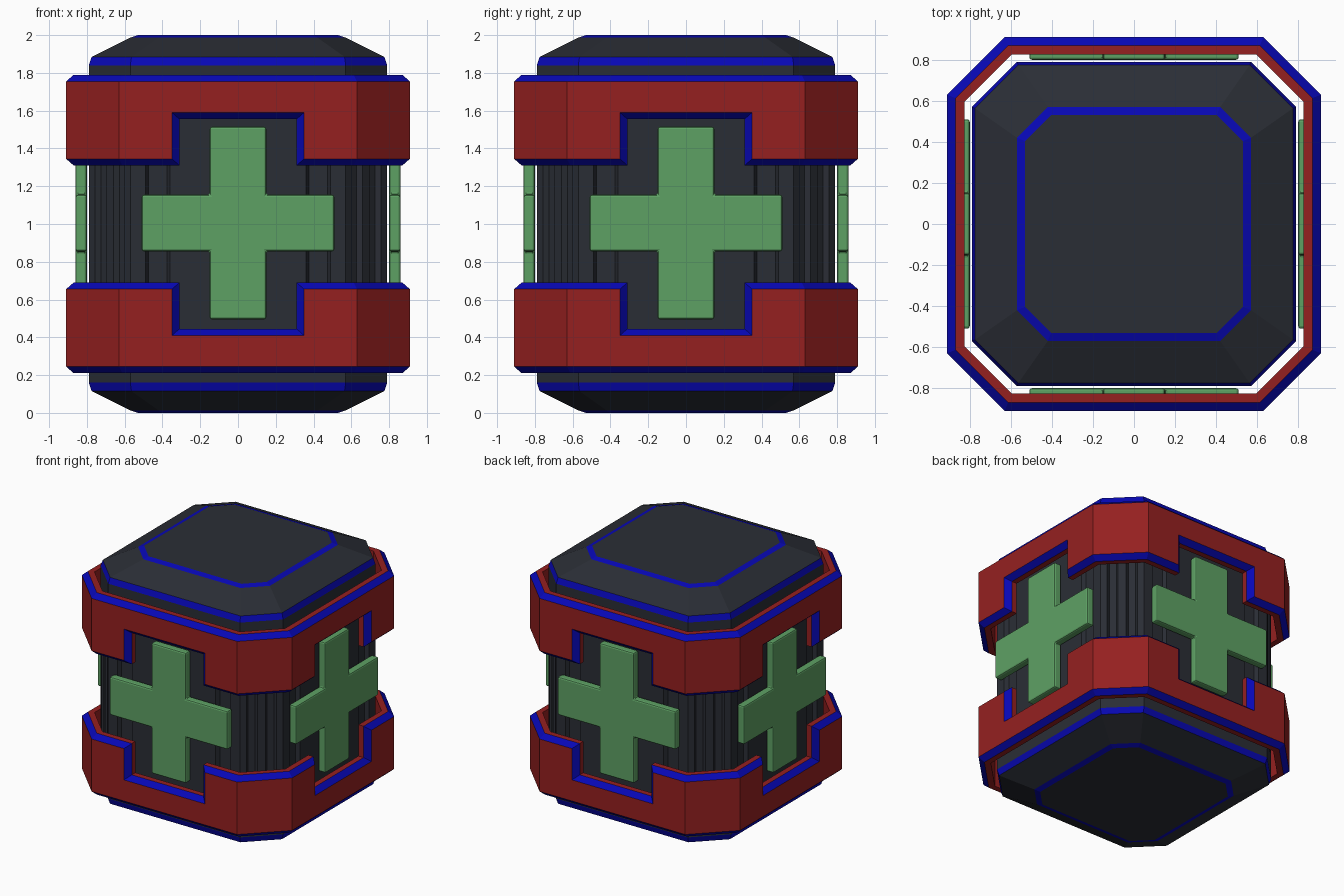
import bpy, bmesh

if "Cube" in bpy.data.objects:
    bpy.data.objects.remove(bpy.data.objects["Cube"])


def material(name, rgb):
    m = bpy.data.materials.new(name)
    m.diffuse_color = (*[(c / 255) ** 2.2 for c in rgb], 1)
    m.use_nodes = True
    m.node_tree.nodes["Principled BSDF"].inputs["Base Color"].default_value = m.diffuse_color
    return m


DARK = material("dark_grey", (46, 49, 56))
BLUE = material("blue_trim", (16, 16, 180))
RED = material("red_paint", (148, 37, 37))
GREEN = material("green_cross", (94, 160, 100))


def spin(x, y, z, k):
    # turn a point on the front side by k quarter turns
    for _ in range(k):
        x, y = -y, x
    return (x, y, z)


def finish(bm, name, mats):
    bmesh.ops.recalc_face_normals(bm, faces=bm.faces)
    me = bpy.data.meshes.new(name)
    bm.to_mesh(me)
    bm.free()
    for m in mats:
        me.materials.append(m)
    ob = bpy.data.objects.new(name, me)
    bpy.context.collection.objects.link(ob)
    return ob


def bridge(bm, a, b, mat):
    for i in range(len(a)):
        j = (i + 1) % len(a)
        bm.faces.new((a[i], a[j], b[j], b[i])).material_index = mat


def flip(z, low):
    return 2 - z if low else z


# End caps: stacked octagons (half width, corner start, height)
def end_cap(name, low):
    bm = bmesh.new()
    profile = [(0.79, 0.57, 1.65), (0.79, 0.57, 1.84), (0.775, 0.564, 1.885),
               (0.57, 0.42, 1.987), (0.53, 0.403, 2.0)]
    rings = [[bm.verts.new(spin(x, -h, flip(z, low), k))
              for k in range(4) for x in (-c, c)] for h, c, z in profile]
    for i, mat in enumerate((0, 1, 0, 1)):
        bridge(bm, rings[i], rings[i + 1], mat)
    bm.faces.new(rings[0])
    bm.faces.new(rings[-1])
    return finish(bm, name, (DARK, BLUE))


# Shaft: octagonal column with shallow vertical grooves
def shaft():
    h, c, d = 0.79, 0.57, 0.03
    half = [(0.36, 0), (0.375, d), (0.475, d), (0.49, 0), (c, 0)]
    side = [(-x, e) for x, e in reversed(half)] + half
    outline = [(x, -h + e) for x, e in side]
    groove = [(0.15, 0), (0.2, d), (0.36, d), (0.41, 0)]
    corner = groove + [(1 - t, e) for t, e in reversed(groove)]
    outline += [(c + (h - c) * t - e * 0.707, -h + (h - c) * t + e * 0.707)
                for t, e in corner]
    bm = bmesh.new()
    rings = [[bm.verts.new(spin(x, y, z, k)) for k in range(4) for x, y in outline]
             for z in (0.35, 1.65)]
    bridge(bm, rings[0], rings[1], 0)
    bm.faces.new(rings[0])
    bm.faces.new(rings[1])
    return finish(bm, "grooved_shaft", (DARK,))


# Armour bands: octagonal rings, notched on each side, with blue chamfers
def band(name, low):
    bm = bmesh.new()
    layers = []
    # half width, corner start, far edge, near edge, notch height, notch half width
    for h, c, zt, zb, zn, n in ((0.91, 0.63, 1.755, 1.345, 1.59, 0.35),
                                (0.87, 0.613, 1.79, 1.31, 1.555, 0.31),
                                (0.825, 0.595, 1.79, 1.31, 1.555, 0.31)):
        far = [(-c, zt), (c, zt)]
        near = [(-c, zb), (-n, zb), (-n, zn), (n, zn), (n, zb), (c, zb)]
        layers.append([[bm.verts.new(spin(x, -h, flip(z, low), k))
                        for k in range(4) for x, z in pts] for pts in (far, near)])
    for far, near in (layers[0], layers[2]):
        for k in range(4):
            bm.faces.new(near[6 * k:6 * k + 6] + [far[2 * k + 1], far[2 * k]])
            bm.faces.new((near[6 * k + 5], near[(6 * k + 6) % 24],
                          far[(2 * k + 2) % 8], far[2 * k + 1]))
    for i, mat in ((0, 1), (1, 0)):
        for edge in (0, 1):
            bridge(bm, layers[i][edge], layers[i + 1][edge], mat)
    return finish(bm, name, (RED, BLUE))


# Raised cross plate on each side
def cross(name, k):
    a, b = 0.15, 0.51
    pts = [(-a, -b), (a, -b), (a, -a), (b, -a), (b, a), (a, a),
           (a, b), (-a, b), (-a, a), (-b, a), (-b, -a), (-a, -a)]
    bm = bmesh.new()
    rings = [[bm.verts.new(spin(x, y, z + 1.005, k)) for x, z in pts]
             for y in (-0.80, -0.86)]
    bridge(bm, rings[0], rings[1], 0)
    bm.faces.new(rings[0])
    bm.faces.new(rings[1])
    ob = finish(bm, name, (GREEN,))
    bev = ob.modifiers.new("soft_edges", 'BEVEL')
    bev.width = 0.012
    bev.segments = 2


end_cap("top_cap", False)
end_cap("bottom_cap", True)
shaft()
band("upper_band", False)
band("lower_band", True)
for k, label in enumerate(("front", "right", "back", "left")):
    cross(label + "_cross", k)
